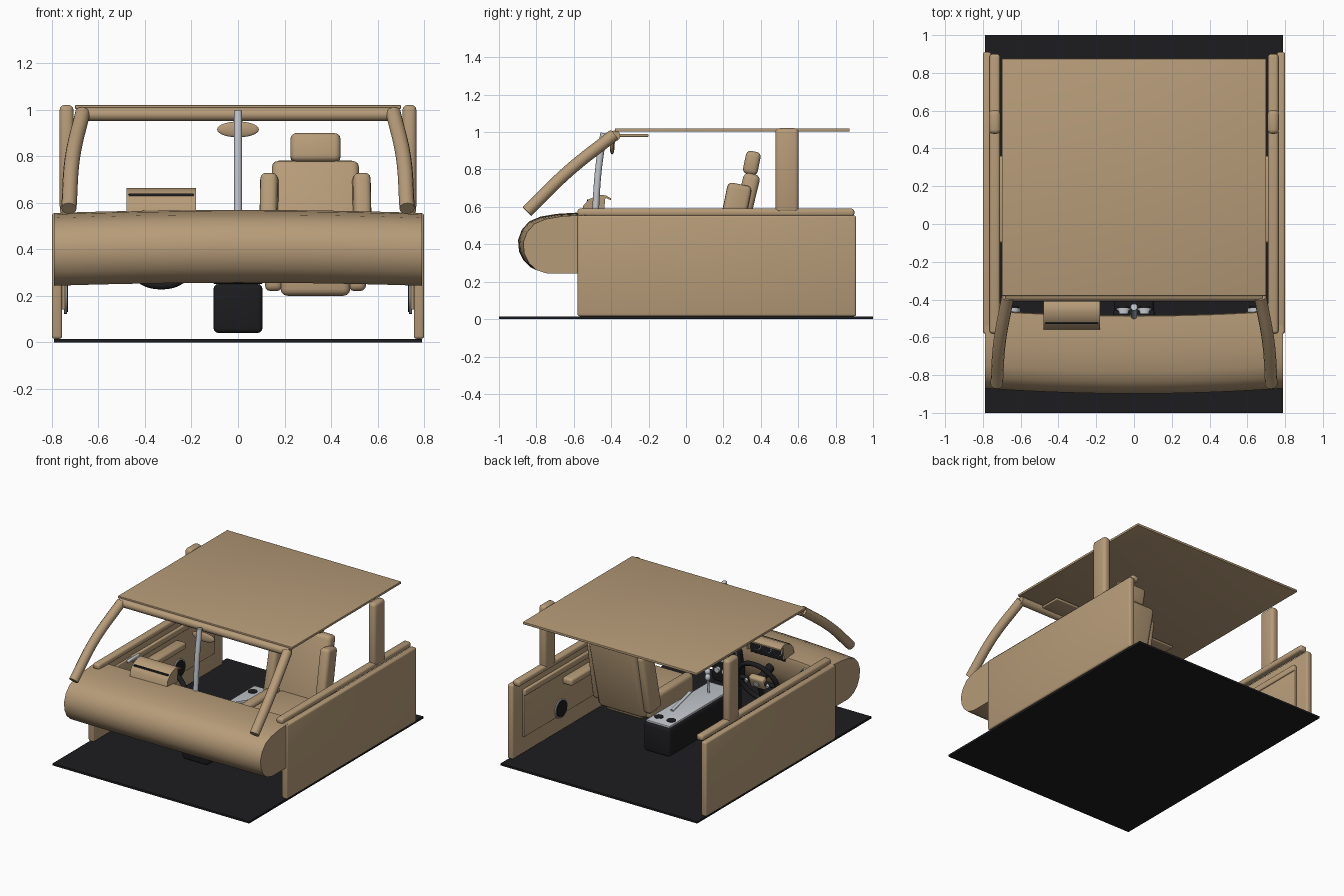
import bpy, bmesh, math
from mathutils import Matrix, Vector

if "Cube" in bpy.data.objects:
    bpy.data.objects.remove(bpy.data.objects["Cube"])


def material(name, rgb):
    m = bpy.data.materials.new(name)
    m.diffuse_color = (*rgb, 1)
    m.use_nodes = True
    m.node_tree.nodes["Principled BSDF"].inputs["Base Color"].default_value = m.diffuse_color
    return m


TAN = material("tan", (0.47, 0.33, 0.19))
BLACK = material("black", (0.012, 0.012, 0.014))
SILVER = material("silver", (0.55, 0.58, 0.62))


def finish(name, bm, mat, angle=35):
    bmesh.ops.recalc_face_normals(bm, faces=bm.faces)
    me = bpy.data.meshes.new(name)
    bm.to_mesh(me)
    bm.free()
    for p in me.polygons:
        p.use_smooth = True
    me.set_sharp_from_angle(angle=math.radians(angle))
    me.materials.append(mat)
    ob = bpy.data.objects.new(name, me)
    bpy.context.collection.objects.link(ob)
    return ob


def box(name, c, size, mat=TAN, bevel=0.01, tilt=0, yaw=0):
    bm = bmesh.new()
    bmesh.ops.create_cube(bm, size=1)
    bmesh.ops.scale(bm, vec=size, verts=bm.verts)
    if bevel:
        bmesh.ops.bevel(bm, geom=bm.edges[:], offset=bevel, segments=3, profile=0.5, affect='EDGES')
    rot = Matrix.Rotation(yaw, 4, 'Z') @ Matrix.Rotation(tilt, 4, 'X')
    bm.transform(Matrix.Translation(c) @ rot)
    return finish(name, bm, mat)


def span(name, lo, hi, mat=TAN, bevel=0.01):
    lo, hi = Vector(lo), Vector(hi)
    return box(name, (lo + hi) / 2, hi - lo, mat, bevel)


def disc(name, c, axis, r, depth, mat, r2=None):
    bm = bmesh.new()
    bmesh.ops.create_cone(bm, cap_ends=True, segments=24, radius1=r, radius2=r2 or r, depth=depth)
    rot = Vector(axis).to_track_quat('Z', 'Y').to_matrix().to_4x4()
    bm.transform(Matrix.Translation(c) @ rot)
    return finish(name, bm, mat)


def ball(name, c, radii, mat):
    bm = bmesh.new()
    bmesh.ops.create_uvsphere(bm, u_segments=24, v_segments=14, radius=1)
    bm.transform(Matrix.Translation(c) @ Matrix.Diagonal((*radii, 1)))
    return finish(name, bm, mat)


def tube(name, pts, r, mat, cyclic=False):
    cu = bpy.data.curves.new(name, 'CURVE')
    cu.dimensions = '3D'
    cu.bevel_depth, cu.bevel_resolution, cu.use_fill_caps = r, 4, True
    sp = cu.splines.new('BEZIER')
    sp.bezier_points.add(len(pts) - 1)
    for b, p in zip(sp.bezier_points, pts):
        b.co = p
        b.handle_left_type = b.handle_right_type = 'AUTO'
    sp.use_cyclic_u = cyclic
    cu.materials.append(mat)
    ob = bpy.data.objects.new(name, cu)
    bpy.context.collection.objects.link(ob)
    return ob


def extrude_x(name, profile, x0, x1, mat, n=1, bow=(0, 0)):
    """Closed (y, z) profile swept along x, bowed towards the middle."""
    bm = bmesh.new()
    rings = []
    for i in range(n + 1):
        t = i / n
        k = 1 - (2 * t - 1) ** 2
        rings.append([bm.verts.new((x0 + (x1 - x0) * t, y + bow[0] * k, z + bow[1] * k)) for y, z in profile])
    m = len(profile)
    for a, b in zip(rings, rings[1:]):
        for j in range(m):
            bm.faces.new((a[j], a[(j + 1) % m], b[(j + 1) % m], b[j]))
    bm.faces.new(rings[0])
    bm.faces.new(rings[-1])
    return finish(name, bm, mat)


# Floor and roof
span("floor", (-0.79, -1, 0), (0.79, 1, 0.015), BLACK, 0)
span("roof", (-0.70, -0.38, 1.003), (0.70, 0.875, 1.02), TAN, 0.003)

# Dashboard body
dash = [(-0.46, 0.55), (-0.56, 0.556), (-0.66, 0.55), (-0.75, 0.535), (-0.81, 0.51), (-0.85, 0.465),
        (-0.87, 0.41), (-0.865, 0.35), (-0.84, 0.3), (-0.80, 0.262), (-0.74, 0.243), (-0.58, 0.243),
        (-0.52, 0.30), (-0.48, 0.40), (-0.455, 0.53)]
extrude_x("dashboard", dash, -0.79, 0.79, TAN, 16, (-0.028, 0.013))

# Instrument hood and gauges
hood = [(-0.56, 0.555), (-0.55, 0.605), (-0.52, 0.64), (-0.47, 0.663), (-0.43, 0.662), (-0.40, 0.645),
        (-0.40, 0.635), (-0.43, 0.648), (-0.47, 0.648), (-0.51, 0.627), (-0.535, 0.6), (-0.54, 0.555)]
extrude_x("instrument_hood", hood, -0.48, -0.18, TAN)
for x in (-0.48, -0.19):
    extrude_x("hood_cheek", hood[:5] + [(-0.44, 0.555)], x, x + 0.01, TAN)
span("gauge_panel", (-0.47, -0.53, 0.53), (-0.19, -0.465, 0.64), BLACK, 0.005)
for x in (-0.415, -0.33, -0.245):
    disc("gauge_rim", (x, -0.463, 0.595), (0, 1, 0), 0.036, 0.012, SILVER)
    disc("gauge_face", (x, -0.458, 0.595), (0, 1, 0), 0.031, 0.008, BLACK)

# Centre stack, knobs and air vents
span("centre_stack", (-0.11, -0.53, 0.25), (0.11, -0.455, 0.52), BLACK, 0.012)
for x in (-0.06, 0, 0.06):
    disc("climate_knob", (x, -0.447, 0.34), (0, 1, 0), 0.02, 0.025, SILVER)
span("radio_trim", (-0.09, -0.46, 0.40), (0.09, -0.45, 0.45), SILVER, 0.003)
for x in (-0.64, -0.055, 0.055, 0.64):
    disc("air_vent_ring", (x, -0.46, 0.49), (0, 1, 0), 0.038, 0.03, SILVER)
    disc("air_vent", (x, -0.452, 0.49), (0, 1, 0), 0.032, 0.03, BLACK)

# Steering wheel, built tilted about its hub
hub = Vector((-0.33, -0.36, 0.39))
tilt = Matrix.Rotation(math.radians(-20), 3, 'X')
place = lambda x, y, z: hub + tilt @ Vector((x, y, z))
tube("steering_rim", [place(0.155 * math.cos(a), 0, 0.155 * math.sin(a))
                      for a in [i * math.pi / 4 for i in range(8)]], 0.017, BLACK, True)
for a in (0, math.pi, -math.pi / 2):
    tube("wheel_spoke", [hub, place(0.15 * math.cos(a), 0, 0.15 * math.sin(a))], 0.016, BLACK)
box("wheel_hub", hub, (0.12, 0.05, 0.09), TAN, 0.015, math.radians(-20))
disc("horn_button", place(0, 0.026, 0), tilt @ Vector((0, 1, 0)), 0.022, 0.01, SILVER)
for s in (-1, 1):
    disc("wheel_button", place(0.085 * s, 0.018, 0), tilt @ Vector((0, 1, 0)), 0.013, 0.015, SILVER)
tube("steering_column", [hub, place(0, -0.15, 0)], 0.03, BLACK)

# Centre console with plate, cup holders and levers
span("console", (-0.105, -0.5, 0.04), (0.105, 0.34, 0.25), BLACK, 0.02)
span("console_plate", (-0.095, -0.40, 0.245), (0.095, 0.325, 0.262), SILVER, 0.004)
for x in (-0.05, 0.05):
    disc("cup_holder", (x, 0.24, 0.262), (0, 0, 1), 0.032, 0.006, BLACK)
tube("hand_brake", [(0.03, 0.12, 0.265), (0.03, 0.02, 0.29), (0.03, -0.09, 0.32)], 0.011, SILVER)
for x, y in ((0, -0.26), (0.05, -0.33)):
    tube("gear_lever", [(x, y, 0.255), (x, y + 0.01, 0.37)], 0.008, SILVER)
    ball("gear_knob", (x, y + 0.01, 0.375), (0.02, 0.02, 0.024), SILVER)

# Passenger seat
SX = 0.333
box("seat_cushion", (SX, -0.01, 0.275), (0.3, 0.52, 0.15), TAN, 0.03)
box("seat_back", (SX, 0.29, 0.505), (0.375, 0.09, 0.56), TAN, 0.03, -0.24)
box("headrest", (SX, 0.352, 0.835), (0.215, 0.08, 0.125), TAN, 0.025, -0.2)
for s in (-1, 1):
    box("cushion_bolster", (SX + s * 0.18, -0.01, 0.295), (0.075, 0.5, 0.15), TAN, 0.025)
    box("back_bolster", (SX + s * 0.2, 0.245, 0.5), (0.075, 0.13, 0.45), TAN, 0.025, -0.2, s * 0.1)

# Mirrored sides: doors, trim, pillars, visors
for s in (-1, 1):
    box("door", (s * 0.778, 0.165, 0.285), (0.045, 1.49, 0.54), TAN, 0.012)
    box("door_sill", (s * 0.737, 0.16, 0.57), (0.055, 1.48, 0.042), TAN, 0.015)
    box("door_lining", (s * 0.75, 0.12, 0.31), (0.016, 1.36, 0.34), TAN, 0.005)
    box("door_ledge", (s * 0.743, 0.32, 0.465), (0.025, 0.96, 0.045), TAN, 0.008)
    box("door_armrest", (s * 0.705, 0.13, 0.385), (0.08, 0.46, 0.05), TAN, 0.015)
    box("door_handle", (s * 0.728, -0.16, 0.475), (0.02, 0.13, 0.022), SILVER, 0.006)
    disc("speaker_ring", (s * 0.741, 0.38, 0.19), (s, 0, 0), 0.068, 0.012, SILVER)
    disc("speaker", (s * 0.737, 0.38, 0.19), (s, 0, 0), 0.06, 0.012, BLACK)
    box("rear_pillar", (s * 0.737, 0.54, 0.793), (0.06, 0.125, 0.455), TAN, 0.022)
    tube("front_pillar", [(s * 0.727, -0.85, 0.575), (s * 0.712, -0.63, 0.79), (s * 0.668, -0.385, 0.985)], 0.033, TAN)
    box("sun_visor", (s * 0.33, -0.28, 0.982), (0.36, 0.16, 0.016), TAN, 0.006)

# Windscreen header, central strut and mirror
tube("windscreen_header", [(-0.68, -0.38, 0.98), (0.68, -0.38, 0.98)], 0.029, TAN)
tube("centre_strut", [(0, -0.485, 0.56), (0, -0.468, 0.8), (0, -0.44, 0.995)], 0.018, SILVER)
ball("rear_view_mirror", (0, -0.395, 0.915), (0.09, 0.012, 0.034), TAN)
tube("mirror_stem", [(0, -0.39, 0.92), (0, -0.38, 0.98)], 0.006, TAN)
